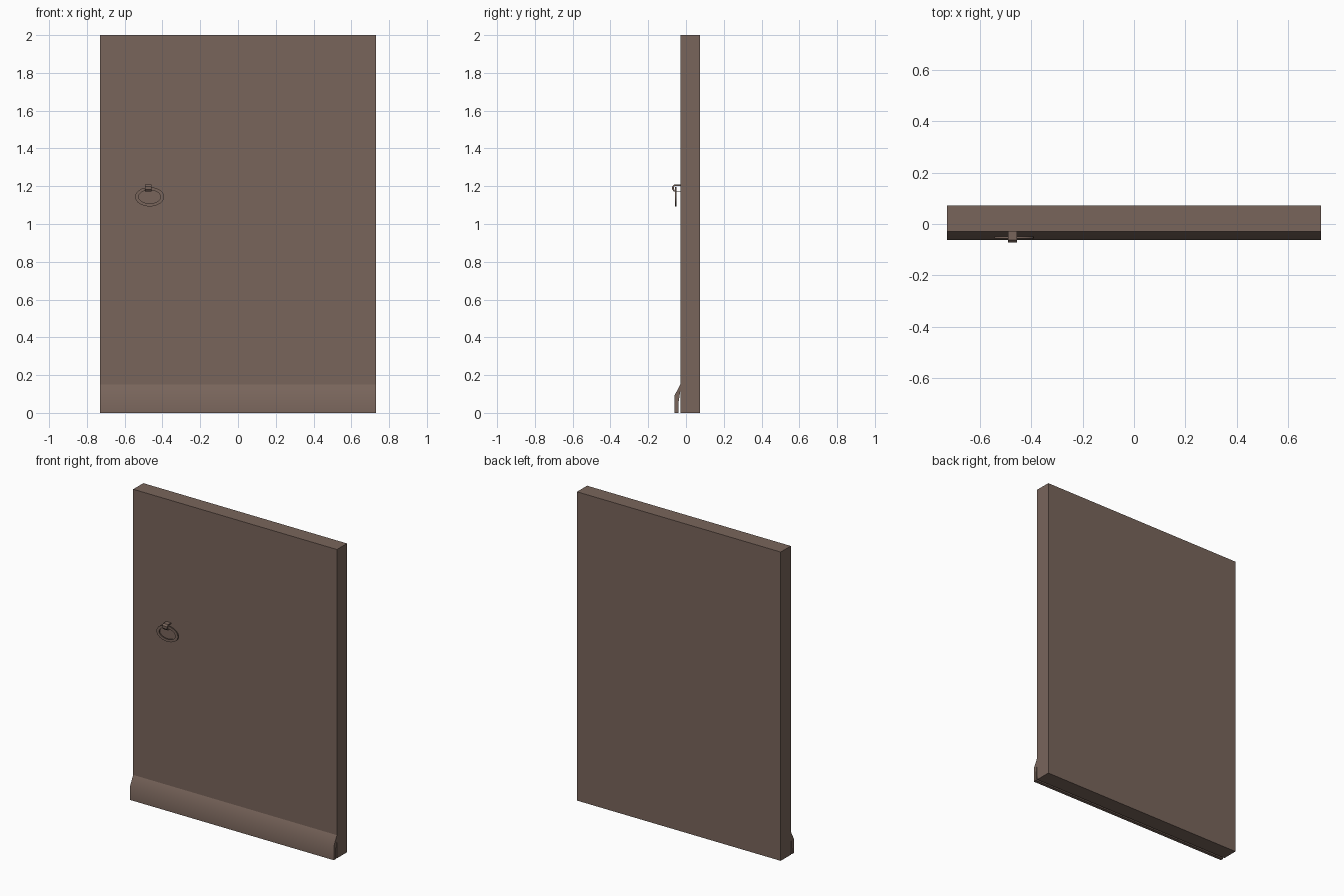
import bpy, bmesh, math

if "Cube" in bpy.data.objects:
    bpy.data.objects.remove(bpy.data.objects["Cube"])

brown = bpy.data.materials.new("dull_brown")
brown.diffuse_color = (0.19, 0.13, 0.105, 1)
brown.use_nodes = True
brown.node_tree.nodes["Principled BSDF"].inputs["Base Color"].default_value = brown.diffuse_color


def finish(name, bm, smooth=None):
    bmesh.ops.recalc_face_normals(bm, faces=bm.faces)
    me = bpy.data.meshes.new(name)
    bm.to_mesh(me)
    bm.free()
    ob = bpy.data.objects.new(name, me)
    bpy.context.collection.objects.link(ob)
    me.materials.append(brown)
    if smooth:
        bpy.context.view_layer.objects.active = ob
        ob.select_set(True)
        bpy.ops.object.shade_smooth_by_angle(angle=math.radians(smooth))
        ob.select_set(False)
    return ob


def extrude_x(name, profile, x0, x1, smooth=None):
    """Sweep a closed (y, z) profile from x0 to x1."""
    bm = bmesh.new()
    face = bm.faces.new([bm.verts.new((x0, y, z)) for y, z in profile])
    ext = bmesh.ops.extrude_face_region(bm, geom=[face])["geom"]
    verts = [v for v in ext if isinstance(v, bmesh.types.BMVert)]
    bmesh.ops.translate(bm, verts=verts, vec=(x1 - x0, 0, 0))
    return finish(name, bm, smooth)


# Door slab
extrude_x("door_panel", [(-0.03, 0), (0.073, 0), (0.073, 2), (-0.03, 2)], -0.73, 0.73)

# Weather strip along the foot, with a narrow gap behind it
extrude_x("weather_strip", [
    (-0.03, 0.15), (-0.062, 0.09), (-0.062, 0), (-0.041, 0),
    (-0.039, 0.06), (-0.03, 0.115)], -0.73, 0.73, 40)

# Staple holding the ring
extrude_x("handle_staple", [
    (-0.03, 1.208), (-0.063, 1.208), (-0.073, 1.198), (-0.073, 1.182),
    (-0.063, 1.171), (-0.03, 1.171), (-0.03, 1.176), (-0.058, 1.176),
    (-0.064, 1.184), (-0.064, 1.196), (-0.058, 1.202), (-0.03, 1.202)],
    -0.492, -0.457)

# Oval pull ring: flat band with a rectangular section
bm = bmesh.new()
N = 32
section = [(0.077, 0.051, -0.057), (0.077, 0.051, -0.049),
           (0.058, 0.035, -0.049), (0.058, 0.035, -0.057)]
loops = []
for i in range(N):
    a = 2 * math.pi * i / N
    loops.append([bm.verts.new((-0.468 + rx * math.cos(a), y, 1.144 + rz * math.sin(a)))
                  for rx, rz, y in section])
for i in range(N):
    p, q = loops[i], loops[(i + 1) % N]
    for k in range(4):
        bm.faces.new((p[k], q[k], q[(k + 1) % 4], p[(k + 1) % 4]))
finish("pull_ring", bm, 40)
